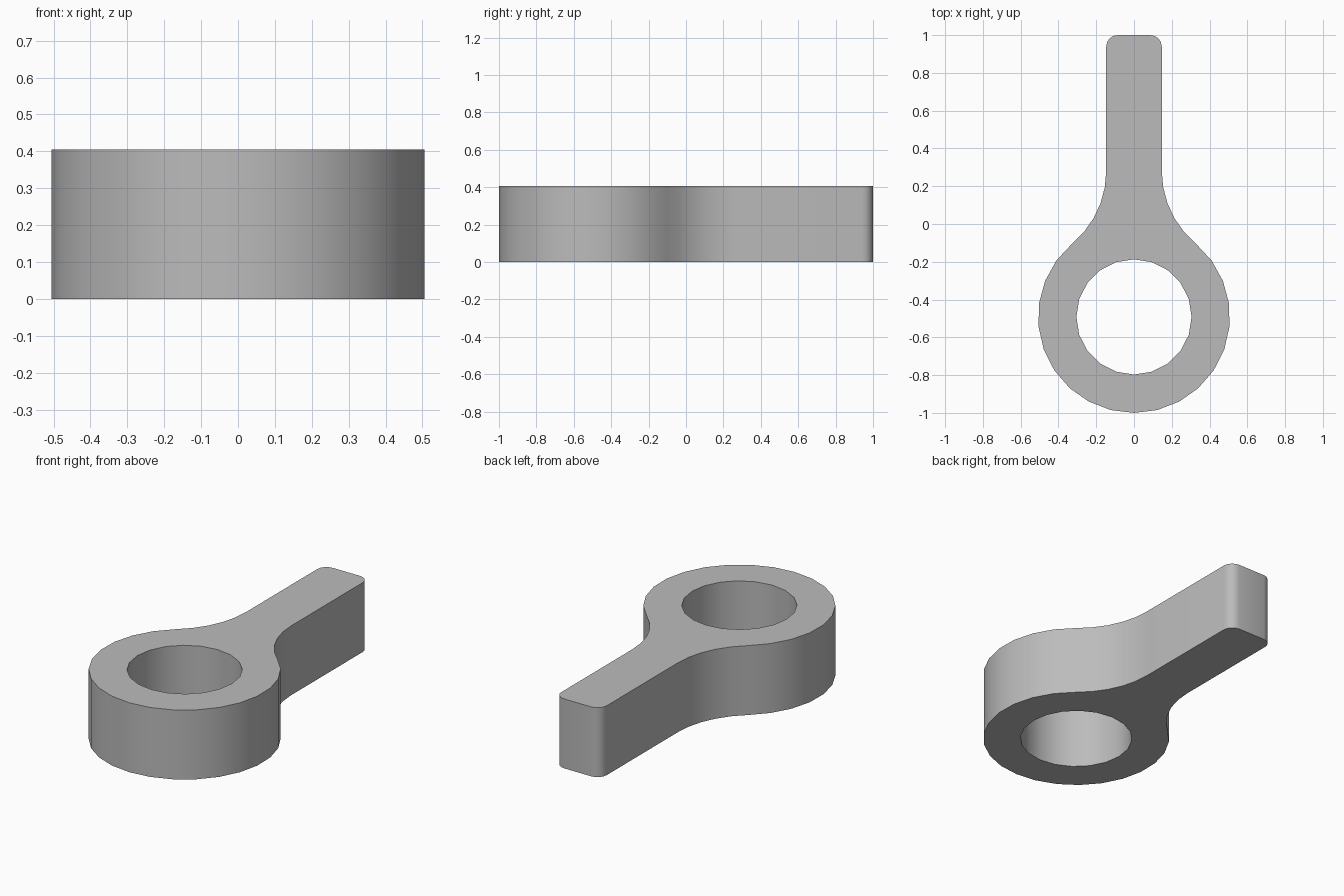
import bpy, bmesh
from math import sin, cos, acos, sqrt, radians, pi
from mathutils import Vector

cube = bpy.data.objects.get("Cube")
if cube:
    bpy.data.objects.remove(cube, do_unlink=True)

HEIGHT = 0.405
RING_Y, RING_R, HOLE_R = -0.492, 0.508, 0.305
HALF_W, TIP_Y, TIP_R = 0.147, 1.0, 0.06
FILLET_R = 0.5


def arc(cx, cy, r, start, end, steps):
    """Points along an arc, both ends included."""
    angles = [start + (end - start) * i / steps for i in range(steps + 1)]
    return [Vector((cx + r * cos(a), cy + r * sin(a), 0)) for a in angles]


# Fillet circle touches both the handle side and the ring
fx = HALF_W + FILLET_R
theta = acos(fx / (RING_R + FILLET_R))
fy = RING_Y + sqrt((RING_R + FILLET_R) ** 2 - fx ** 2)

# Right half of the outline: ring, fillet, handle tip corner
half = arc(0, RING_Y, RING_R, -pi / 2, theta, 10)
half += arc(fx, fy, FILLET_R, pi + theta, pi, 5)[1:]
half += arc(HALF_W - TIP_R, TIP_Y - TIP_R, TIP_R, 0, pi / 2, 4)
mirrored = [Vector((-p.x, p.y, 0)) for p in reversed(half[1:])]
outline = half + mirrored
hole = arc(0, RING_Y, HOLE_R, 0, 2 * pi, 20)[:-1]

# Fill between the two loops, then extrude to full height
bm = bmesh.new()
edges = []
for loop in (outline, hole):
    verts = [bm.verts.new(p) for p in loop]
    edges += [bm.edges.new((v, verts[i - 1])) for i, v in enumerate(verts)]
bmesh.ops.triangle_fill(bm, use_beauty=True, edges=edges)
result = bmesh.ops.extrude_face_region(bm, geom=bm.faces[:], use_keep_orig=True)
top = [g for g in result["geom"] if isinstance(g, bmesh.types.BMVert)]
bmesh.ops.translate(bm, verts=top, vec=(0, 0, HEIGHT))
bmesh.ops.recalc_face_normals(bm, faces=bm.faces[:])

mesh = bpy.data.meshes.new("ring_lever")
bm.to_mesh(mesh)
bm.free()
lever = bpy.data.objects.new("ring_lever", mesh)
bpy.context.collection.objects.link(lever)

# Plain grey material
grey = bpy.data.materials.new("plain_grey")
grey.use_nodes = True
colour = (0.5, 0.5, 0.5, 1)
grey.diffuse_color = colour
for node in grey.node_tree.nodes:
    if node.type == "BSDF_PRINCIPLED":
        node.inputs["Base Color"].default_value = colour
mesh.materials.append(grey)

# Smooth walls, sharp rims
bpy.ops.object.select_all(action="DESELECT")
lever.select_set(True)
bpy.context.view_layer.objects.active = lever
bpy.ops.object.shade_smooth_by_angle(angle=radians(35))
